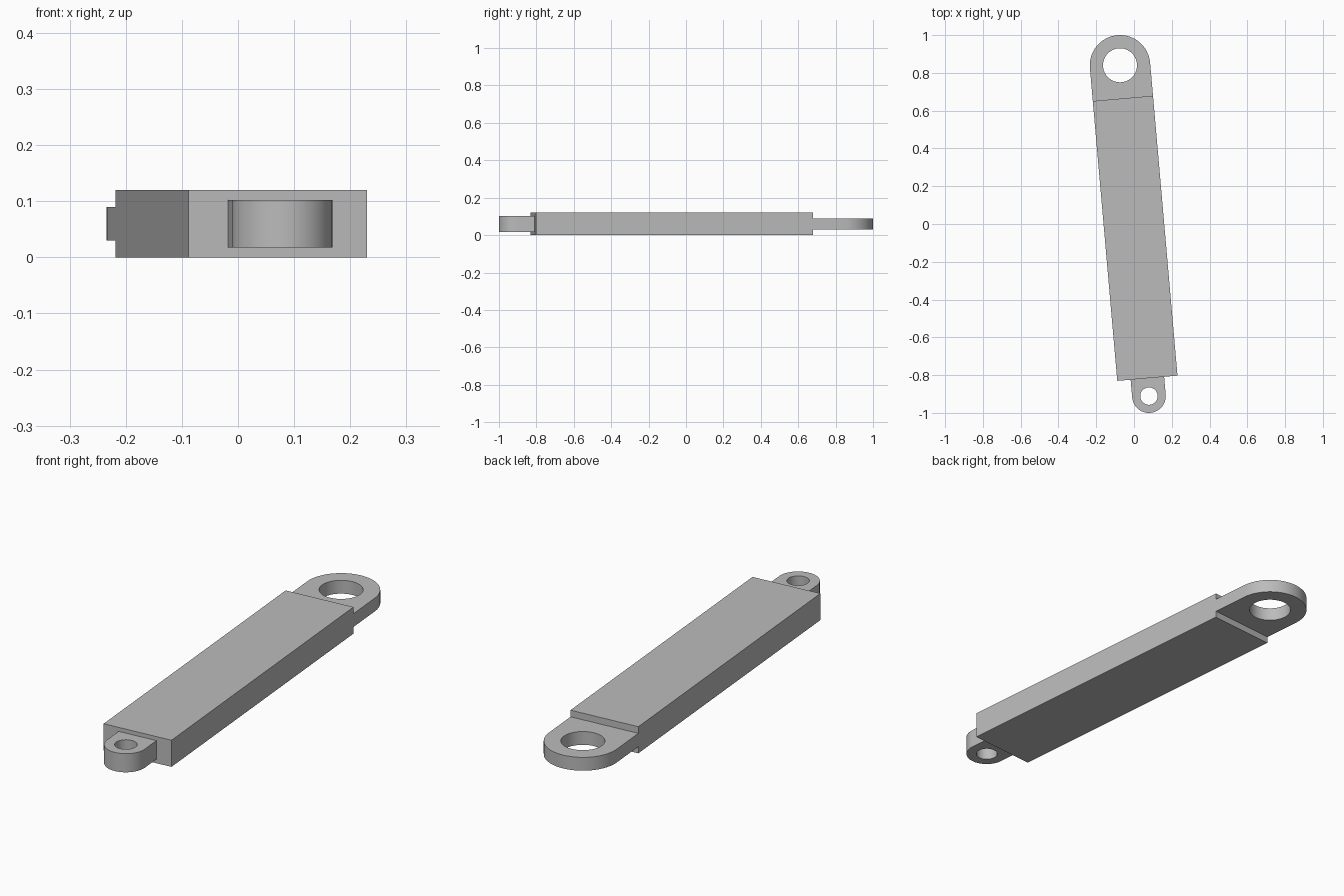
import bpy, bmesh
from math import radians, pi, cos, sin
from mathutils import Matrix, Vector

default = bpy.data.objects.get("Cube")
if default:
    bpy.data.objects.remove(default, do_unlink=True)

grey = bpy.data.materials.new("plain grey")
grey.use_nodes = True
colour = (0.5, 0.5, 0.5, 1)
grey.diffuse_color = colour
grey.node_tree.nodes["Principled BSDF"].inputs["Base Color"].default_value = colour

# The link lies along its own y axis, turned slightly about z
PLACE = Matrix.Translation((0.0025, -0.0355, 0)) @ Matrix.Rotation(radians(5), 4, "Z")
BODY_FRONT, BODY_BACK = -0.784, 0.703
HEIGHT, WIDTH = 0.12, 0.32
PIN = 0.879  # distance from the middle to each pin hole


def add_part(name, bm):
    bmesh.ops.recalc_face_normals(bm, faces=bm.faces[:])
    mesh = bpy.data.meshes.new(name)
    bm.to_mesh(mesh)
    bm.free()
    mesh.materials.append(grey)
    obj = bpy.data.objects.new(name, mesh)
    bpy.context.collection.objects.link(obj)
    obj.matrix_world = PLACE
    return obj


def loop(bm, points):
    verts = [bm.verts.new(p) for p in points]
    return [bm.edges.new((a, b)) for a, b in zip(verts, verts[1:] + verts[:1])]


def lug(name, side, root, radius, hole, thickness):
    """Flat eye with a round end at the pin and straight sides back to the body."""
    z = (HEIGHT - thickness) / 2
    centre = side * PIN
    n = 32
    outline = [Vector((radius * cos(pi * i / n), centre + side * radius * sin(pi * i / n), z))
               for i in range(n + 1)]
    outline += [Vector((-radius, root, z)), Vector((radius, root, z))]
    ring = [Vector((hole * cos(pi * i / n), centre + hole * sin(pi * i / n), z))
            for i in range(2 * n)]
    bm = bmesh.new()
    edges = loop(bm, outline) + loop(bm, ring)
    bmesh.ops.triangle_fill(bm, edges=edges, use_beauty=True, normal=(0, 0, 1))
    grown = bmesh.ops.extrude_face_region(bm, geom=bm.faces[:])["geom"]
    top = [v for v in grown if isinstance(v, bmesh.types.BMVert)]
    bmesh.ops.translate(bm, verts=top, vec=(0, 0, thickness))
    obj = add_part(name, bm)
    bpy.ops.object.select_all(action="DESELECT")
    obj.select_set(True)
    bpy.context.view_layer.objects.active = obj
    bpy.ops.object.shade_smooth_by_angle(angle=radians(30))


# Rectangular bar
bm = bmesh.new()
bmesh.ops.create_cube(bm, size=1)
bmesh.ops.scale(bm, verts=bm.verts[:], vec=(WIDTH, BODY_BACK - BODY_FRONT, HEIGHT))
bmesh.ops.translate(bm, verts=bm.verts[:], vec=(0, (BODY_BACK + BODY_FRONT) / 2, HEIGHT / 2))
add_part("bar", bm)

# Pin eyes at both ends
lug("back_eye", 1, BODY_BACK, WIDTH / 2, 0.09, 0.06)
lug("front_eye", -1, BODY_FRONT, 0.089, 0.046, 0.084)
